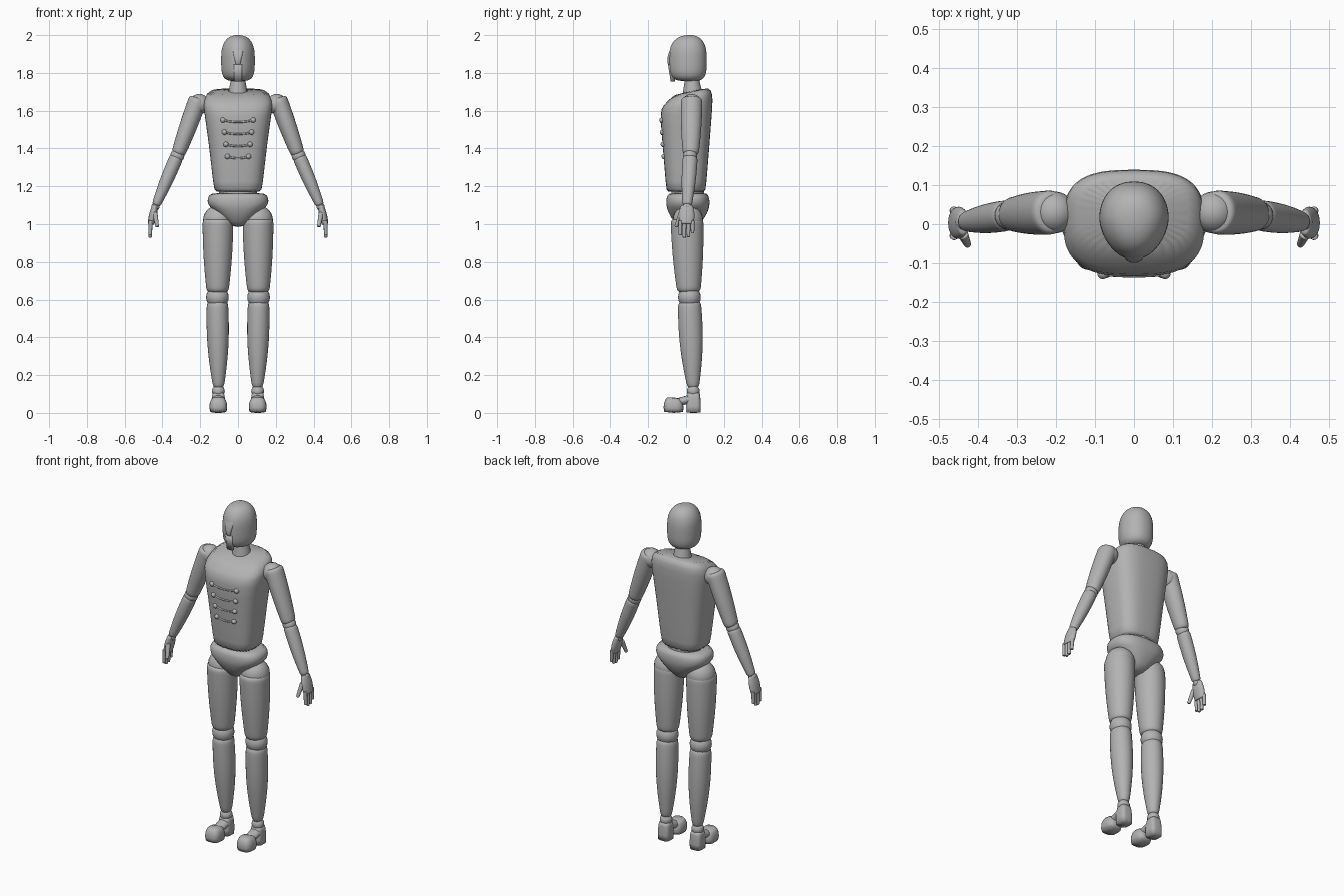
import bpy, bmesh, math
from mathutils import Vector

cube = bpy.data.objects.get("Cube")
if cube:
    bpy.data.objects.remove(cube)

grey = bpy.data.materials.new("plain_grey")
grey.use_nodes = True
tone = (.45, .45, .45, 1)
grey.diffuse_color = tone
grey.node_tree.nodes["Principled BSDF"].inputs["Base Color"].default_value = tone


def finish(name, bm, subdivide=True):
    bmesh.ops.recalc_face_normals(bm, faces=bm.faces)
    for face in bm.faces:
        face.smooth = True
    mesh = bpy.data.meshes.new(name)
    bm.to_mesh(mesh)
    bm.free()
    mesh.materials.append(grey)
    obj = bpy.data.objects.new(name, mesh)
    bpy.context.collection.objects.link(obj)
    if subdivide:
        modifier = obj.modifiers.new("smooth", 'SUBSURF')
        modifier.levels = modifier.render_levels = 1
    return obj


def skin(name, loops, crease):
    """Join loops of points into a closed tube with creased end caps."""
    bm = bmesh.new()
    loops = [[bm.verts.new(point) for point in loop] for loop in loops]
    count = len(loops[0])
    for low, high in zip(loops, loops[1:]):
        for i in range(count):
            j = (i + 1) % count
            bm.faces.new((low[i], low[j], high[j], high[i]))
    layer = bm.edges.layers.float.new("crease_edge")
    for loop in (loops[0], loops[-1]):
        for edge in bm.faces.new(loop).edges:
            edge[layer] = crease
    return finish(name, bm)


def circle(count):
    return [(math.cos(math.tau * i / count), math.sin(math.tau * i / count)) for i in range(count)]


def loft(name, rings, x=0, power=2, taper=0, crease=.3):
    """Stack superellipses given as (y, z, half width, half depth, tilt)."""
    loops = []
    for y, z, width, depth, *tilt in rings:
        loop = []
        for c, s in circle(32):
            across = width * math.copysign(abs(c) ** (2 / power), c)
            along = depth * math.copysign(abs(s) ** (2 / power), s)
            across *= 1 - taper * max(0, -s)
            loop.append(Vector((x + across, y + along, z + sum(tilt) * along)))
        loops.append(loop)
    return skin(name, loops, crease)


def limb(name, start, end, first, last, side=1, bulge=0, depth=1, crease=.5):
    """Tapered oval tube between two points, with softened ends."""
    start, end = (Vector((side * p[0], p[1], p[2])) for p in (start, end))
    axis = (end - start).normalized()
    across = Vector((0, 1, 0)).cross(axis).normalized()
    along = axis.cross(across)
    loops, steps = [], 10
    for i in range(steps + 1):
        t = (1 - math.cos(math.pi * i / steps)) / 2
        radius = first + (last - first) * t + bulge * math.sin(math.pi * t)
        if i in (0, steps):
            radius *= .8
        centre = start.lerp(end, t)
        loops.append([centre + radius * (c * across + s * depth * along) for c, s in circle(20)])
    return skin(name, loops, crease)


def ball(name, centre, size):
    bm = bmesh.new()
    bmesh.ops.create_uvsphere(bm, u_segments=24, v_segments=12, radius=size)
    bmesh.ops.translate(bm, verts=bm.verts, vec=centre)
    return finish(name, bm, subdivide=False)


# Head: rounded crown, squarer jaw, narrowing towards the face
head_rings = []
for k in range(-9, 10):
    u = math.sin(math.pi * k / 18)
    power = 2.5 if u > 0 else 4
    swell = max(.1, (1 - abs(u) ** power) ** (1 / power))
    head_rings.append((.02 - .01 * swell, 1.878 + .122 * u, .09 * swell, .1 * swell))
loft("head", head_rings, power=2.2, taper=.2)
loft("nose_ridge", [(-.06, 1.95, .026, .012), (-.078, 1.91, .03, .014),
                    (-.088, 1.86, .013, .015), (-.08, 1.84, .014, .012)], power=3, crease=.5)
loft("chin_piece", [(-.078, 1.845, .023, .018), (-.07, 1.755, .02, .011)], power=4, crease=1)
limb("neck", (0, .035, 1.68), (0, .03, 1.79), .055, .033)

# Torso, waist and pelvis
torso = loft("torso", [(0, 1.17, .12, .1), (0, 1.19, .13, .106), (0, 1.42, .153, .124),
                       (0, 1.61, .183, .14, .1), (.01, 1.66, .184, .132, .25),
                       (.03, 1.705, .15, .09, .2)], power=2.9)
limb("waist", (0, .01, 1.12), (0, .01, 1.21), .103, .103, depth=.85)
loft("pelvis", [(.01, z, width, depth) for z, width, depth in (
    (.985, .03, .05), (1.04, .095, .095), (1.08, .135, .11),
    (1.1, .16, .115), (1.14, .165, .115), (1.165, .14, .1))], power=2.5)

# Jacket buttons joined by sagging cords
bpy.context.view_layer.update()


def chest(x, z):
    return torso.ray_cast(Vector((x, -1, z)), Vector((0, 1, 0)))[1]


for row in range(4):
    z, half = 1.55 - .064 * row, .08 - .008 * row
    curve = bpy.data.curves.new("cord", 'CURVE')
    curve.dimensions = '3D'
    curve.bevel_depth = .005
    curve.bevel_resolution = 2
    spline = curve.splines.new('POLY')
    spline.points.add(12)
    for i, point in enumerate(spline.points):
        t = i / 6 - 1
        point.co = (*chest(t * half, z - .01 * (1 - t * t)), 1)
    curve.materials.append(grey)
    cord = bpy.data.objects.new(f"cord_{row}", curve)
    bpy.context.collection.objects.link(cord)
    for side, label in ((1, "left"), (-1, "right")):
        ball(f"{label}_button_{row}", chest(side * half, z), .014)

for side, label in ((1, "left"), (-1, "right")):
    # Arm
    ball(f"{label}_shoulder", (side * .205, .03, 1.635), .054)
    limb(f"{label}_upper_arm", (.21, .03, 1.665), (.317, .025, 1.37), .05, .037,
         side, bulge=.004, depth=1.15)
    ball(f"{label}_elbow", (side * .321, .022, 1.362), .037)
    limb(f"{label}_forearm", (.325, .022, 1.355), (.434, .006, 1.1), .037, .023,
         side, bulge=.005, depth=1.08)

    # Hand
    ball(f"{label}_wrist", (side * .437, .005, 1.092), .022)
    limb(f"{label}_palm", (.438, .004, 1.1), (.461, .003, 1), .016, .018, side, bulge=.004, depth=2)
    for k in range(4):
        y = -.03 + .0215 * k
        tip = .928 + .008 * (k - 1.3) ** 2
        limb(f"{label}_finger_{k}", (.462, y, 1.02), (.465, y, tip), .011, .009, side, crease=0)
    limb(f"{label}_thumb", (.44, -.025, 1.06), (.427, -.053, .985), .014, .009, side, crease=0)

    # Leg
    ball(f"{label}_hip", (side * .105, .01, 1.02), .08)
    limb(f"{label}_thigh", (.106, .005, 1.03), (.108, .015, .64), .083, .059,
         side, bulge=.006, depth=1.06)
    ball(f"{label}_knee", (side * .109, .018, .612), .06)
    limb(f"{label}_shin", (.109, .018, .59), (.103, .038, .135), .057, .029,
         side, bulge=.014, depth=1.08)
    ball(f"{label}_ankle", (side * .104, .038, .115), .034)

    # Shoe: heel block, toe block and the bridge between them
    x = side * .104
    loft(f"{label}_heel", [(.04, 0, .036, .038), (.04, .07, .038, .038), (.04, .105, .03, .032)],
         x, power=3.5, crease=.7)
    loft(f"{label}_toe", [(-.066, 0, .045, .052), (-.066, .05, .05, .055, -.1),
                          (-.064, .082, .032, .035, -.1)], x, power=2.8)
    limb(f"{label}_instep", (.104, .03, .075), (.104, -.05, .055), .034, .03, side, depth=.7)
